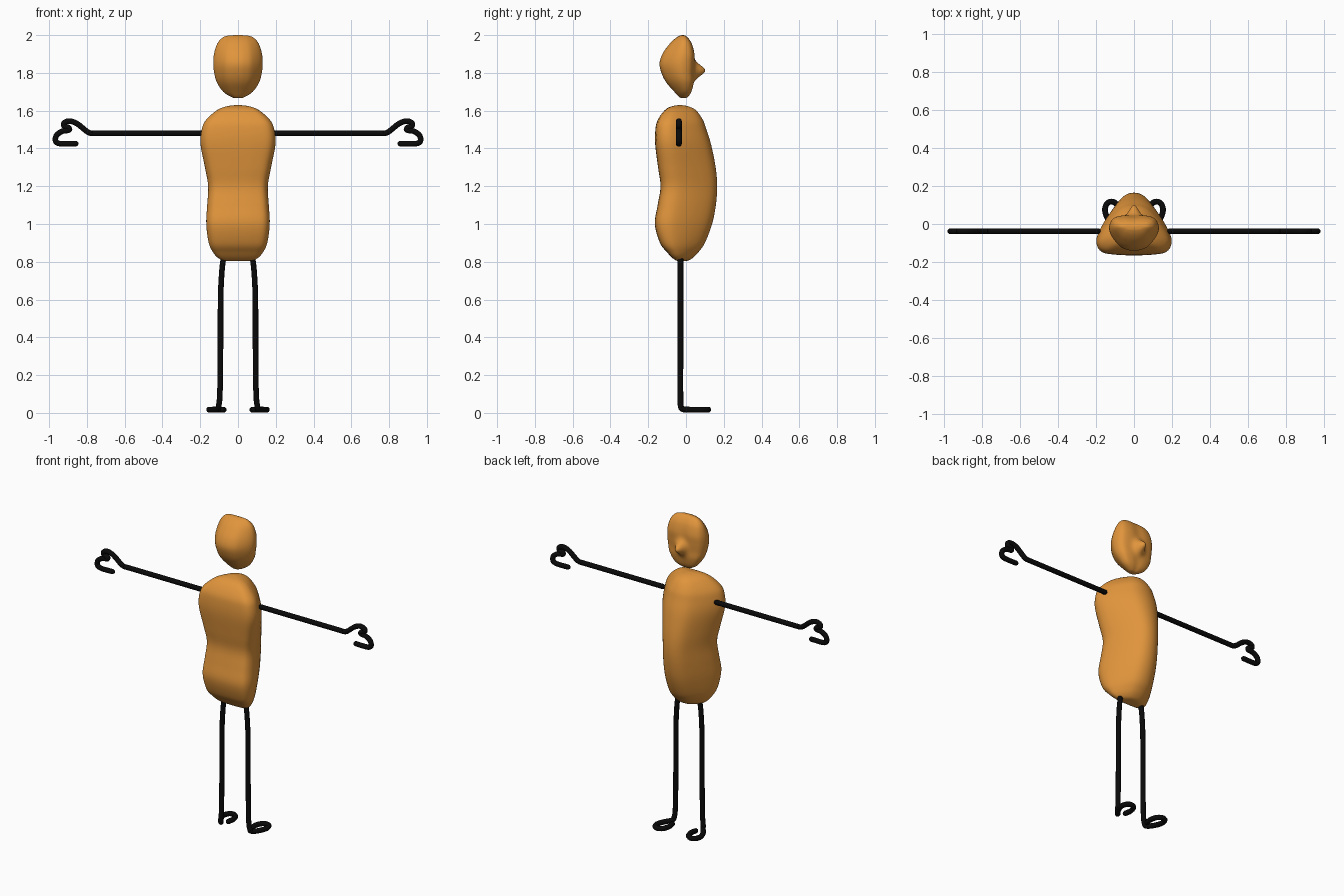
import bpy, bmesh, math
from mathutils import Vector

if "Cube" in bpy.data.objects:
    bpy.data.objects.remove(bpy.data.objects["Cube"])


def material(name, rgb):
    m = bpy.data.materials.new(name)
    m.diffuse_color = (*rgb, 1)
    m.use_nodes = True
    m.node_tree.nodes["Principled BSDF"].inputs["Base Color"].default_value = m.diffuse_color
    return m


ORANGE = material("orange skin", (0.75, 0.30, 0.045))
BLACK = material("black wire", (0.003, 0.003, 0.003))


def spline(pts, steps):
    """Smooth curve through all points (Catmull-Rom)."""
    p = [Vector(q) for q in pts]
    p = [2 * p[0] - p[1]] + p + [2 * p[-1] - p[-2]]
    out = []
    for a, b, c, d in zip(p, p[1:], p[2:], p[3:]):
        for i in range(steps):
            t = i / steps
            out.append(0.5 * (2 * b + (c - a) * t + (2 * a - 5 * b + 4 * c - d) * t * t
                              + (3 * b - a - 3 * c + d) * t ** 3))
    return out + [p[-2]]


def section(half):
    """Closed outline from the right half, running from +y to -y."""
    mirrored = [(-x, y) for x, y in reversed(half[1:-1])]
    ring = half + mirrored
    n = len(ring)
    return spline(ring[-2:] + ring + ring[:3], 5)[10:10 + 5 * n]


def loft(name, outline, rows, steps, bump=None):
    """Stack outlines; each row is (z, half width, y back, y front)."""
    bm = bmesh.new()
    rings = []
    for z, w, y0, y1 in spline(rows, steps):
        c, h = (y0 + y1) / 2, (y1 - y0) / 2
        ring = []
        for p in outline:
            v = Vector((p.x * w, c + p.y * h, z))
            if bump and p.y > 0:
                v.y += bump(v)
            ring.append(bm.verts.new(v))
        rings.append(ring)
    n = len(outline)
    for a, b in zip(rings, rings[1:]):
        for i in range(n):
            bm.faces.new((a[i], a[(i + 1) % n], b[(i + 1) % n], b[i]))
    bm.faces.new(rings[0])
    bm.faces.new(rings[-1])
    bmesh.ops.recalc_face_normals(bm, faces=bm.faces)
    for f in bm.faces:
        f.smooth = True
    me = bpy.data.meshes.new(name)
    bm.to_mesh(me)
    bm.free()
    me.materials.append(ORANGE)
    bpy.context.collection.objects.link(bpy.data.objects.new(name, me))


def wire(name, pts, r=0.0155):
    """Round wire with domed ends."""
    path = spline(pts, 5)
    d0 = (path[0] - path[1]).normalized()
    d1 = (path[-1] - path[-2]).normalized()
    dome = [(r * math.sin(a), max(math.cos(a), 0.02)) for a in (0.5, 1.0, 1.3, math.pi / 2)]
    full = [(path[0] + d0 * s, k) for s, k in reversed(dome)]
    full += [(p, 1) for p in path]
    full += [(path[-1] + d1 * s, k) for s, k in dome]
    cu = bpy.data.curves.new(name, 'CURVE')
    cu.dimensions = '3D'
    cu.bevel_depth = r
    cu.bevel_resolution = 3
    cu.use_fill_caps = True
    sp = cu.splines.new('POLY')
    sp.points.add(len(full) - 1)
    for q, (p, k) in zip(sp.points, full):
        q.co = (*p, 1)
        q.radius = k
    sp.use_smooth = True
    cu.materials.append(BLACK)
    bpy.context.collection.objects.link(bpy.data.objects.new(name, cu))


# Torso: flat broad back, narrowing belly
torso_outline = section([(0, 1), (.3, .91), (.55, .63), (.85, .05), (1, -.48),
                         (.87, -.87), (.5, -.98), (0, -1)])
loft("torso", torso_outline, [
    (.804, .01, -.035, -.025), (.806, .07, -.05, .01), (.82, .105, -.072, .035),
    (.85, .132, -.10, .065), (.90, .155, -.138, .10), (1.0, .168, -.165, .138),
    (1.1, .163, -.15, .158), (1.2, .158, -.135, .165), (1.3, .175, -.148, .157),
    (1.42, .198, -.163, .133), (1.5, .192, -.162, .108), (1.55, .17, -.15, .09),
    (1.6, .115, -.115, .055), (1.622, .065, -.08, .015), (1.63, .01, -.035, -.025)], 5)

# Head: flat face, pointed nose
head_outline = section([(0, .97), (.45, 1), (.85, .82), (1, .33), (.9, -.17),
                        (.57, -.75), (.27, -.96), (0, -1)])


def nose(v):
    d = math.sqrt((v.x / .026) ** 2 + ((v.z - 1.812) / .034) ** 2 + .08)
    return .068 * math.exp(-d * d / 1.3)


loft("head", head_outline, [
    (1.666, .01, -.02, -.01), (1.672, .035, -.035, .008), (1.70, .078, -.062, .028),
    (1.75, .112, -.105, .04), (1.80, .126, -.13, .04), (1.85, .131, -.14, .043),
    (1.90, .127, -.125, .044), (1.95, .112, -.09, .032), (1.98, .09, -.06, .015),
    (1.996, .06, -.035, -.002), (2.0, .01, -.02, -.012)], 6, nose)

# Arms with hooked hands, legs with looped feet
hand = [(.775, 1.48), (.80, 1.49), (.85, 1.53), (.89, 1.545), (.918, 1.537), (.922, 1.52),
        (.897, 1.51), (.895, 1.497), (.93, 1.491), (.96, 1.47), (.966, 1.44),
        (.94, 1.425), (.86, 1.425)]
foot = [(.102, -.028, .04), (.108, -.018, .02), (.135, .02, .017), (.153, .07, .017),
        (.142, .108, .017), (.115, .118, .017), (.088, .10, .017), (.076, .06, .017),
        (.082, .02, .017)]
leg = [(.078, -.03, .815), (.086, -.03, .74), (.092, -.03, .6), (.093, -.03, .3), (.096, -.03, .1)]
for side, s in (("right", 1), ("left", -1)):
    wire(side + "_arm", [(s * x, -.038, z) for x, z in [(.19, 1.48), (.5, 1.48), (.74, 1.48)] + hand])
    wire(side + "_leg", [(s * x, y, z) for x, y, z in leg + foot])
